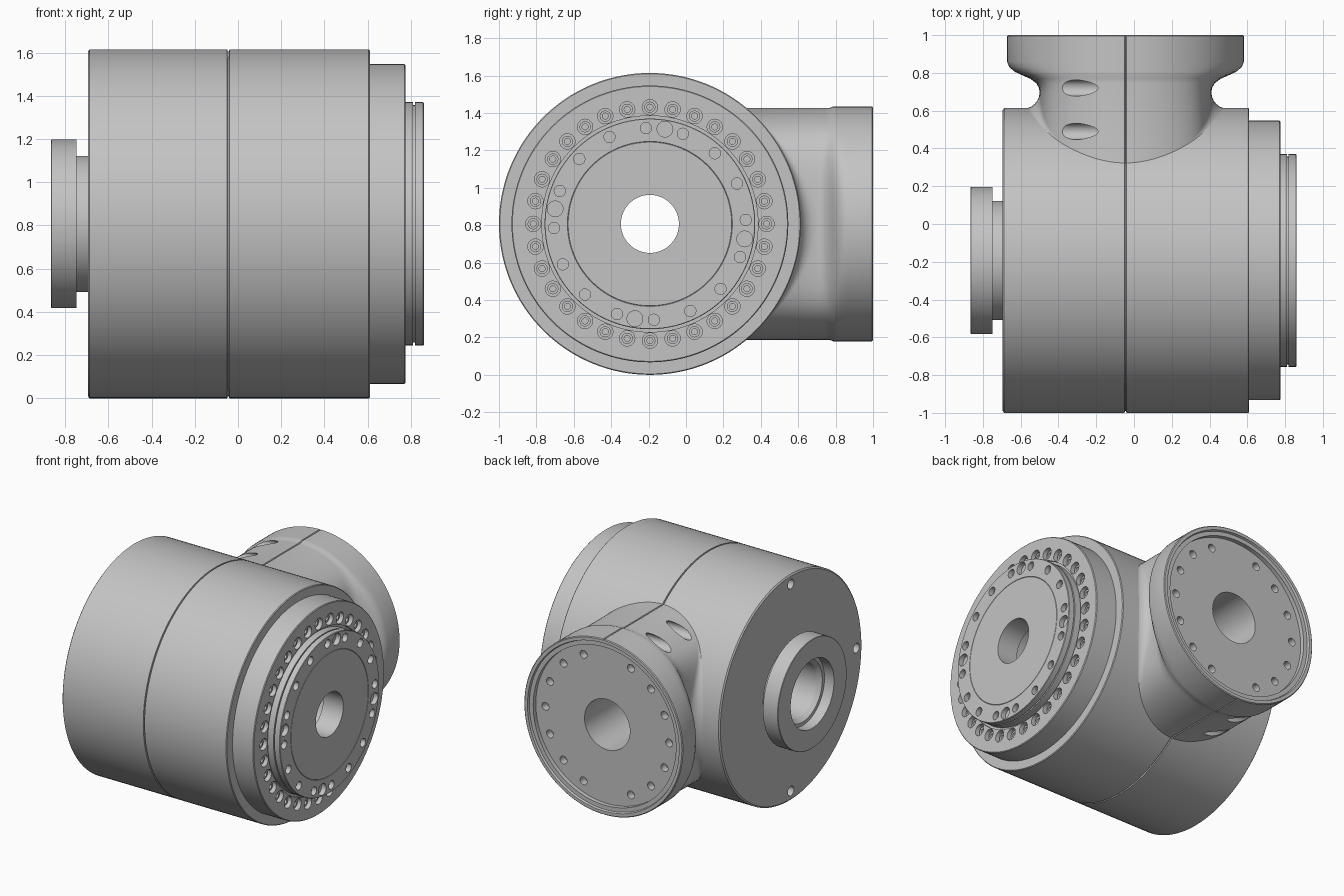
import bpy, bmesh
from math import sin, cos, pi, radians, sqrt
from mathutils import Matrix, Vector

cube = bpy.data.objects.get("Cube")
if cube:
    bpy.data.objects.remove(cube)

# Main axis runs along x through (AY, AZ); neck axis runs along y through (SX, AZ)
AY, AZ, SX, R = -0.193, 0.807, -0.045, 0.807

GREY = (0.55, 0.55, 0.55, 1)
metal = bpy.data.materials.new("grey metal")
metal.use_nodes = True
metal.diffuse_color = GREY
metal.node_tree.nodes["Principled BSDF"].inputs["Base Color"].default_value = GREY


def finish(bm, name):
    bmesh.ops.recalc_face_normals(bm, faces=bm.faces[:])
    mesh = bpy.data.meshes.new(name)
    bm.to_mesh(mesh)
    bm.free()
    mesh.materials.append(metal)
    obj = bpy.data.objects.new(name, mesh)
    bpy.context.scene.collection.objects.link(obj)
    return obj


def lathe(bm, profile, y=AY, z=AZ, segs=128):
    """Spin a closed (x, radius) profile around an axis parallel to x."""
    rings = []
    for i in range(segs):
        a = 2 * pi * i / segs
        rings.append([bm.verts.new((x, y + r * cos(a), z + r * sin(a))) for x, r in profile])
    n = len(profile)
    for i in range(segs):
        p, q = rings[i], rings[(i + 1) % segs]
        for j in range(n):
            k = (j + 1) % n
            bm.faces.new((p[j], p[k], q[k], q[j]))


def turned(name, profile):
    bm = bmesh.new()
    lathe(bm, profile)
    return finish(bm, name)


def drill(obj, holes):
    """Cut round holes given as (start, end, radius)."""
    bm = bmesh.new()
    for start, end, r in holes:
        a, b = Vector(start), Vector(end)
        rot = (b - a).to_track_quat('Z', 'Y').to_matrix().to_4x4()
        bmesh.ops.create_cone(bm, cap_ends=True, segments=48 if r > 0.1 else 24,
                              radius1=r, radius2=r, depth=(b - a).length,
                              matrix=Matrix.Translation((a + b) / 2) @ rot)
    cutter = finish(bm, "cutter")
    cutter.hide_render = True
    mod = obj.modifiers.new("holes", 'BOOLEAN')
    mod.operation, mod.solver, mod.object = 'DIFFERENCE', 'EXACT', cutter
    deps = bpy.context.evaluated_depsgraph_get()
    mesh = bpy.data.meshes.new_from_object(obj.evaluated_get(deps))
    obj.modifiers.clear()
    obj.data = mesh
    bpy.data.objects.remove(cutter)


def around(r, degrees):
    """Point on a circle about the main axis, angle from the top towards +y."""
    a = radians(degrees)
    return AY + r * sin(a), AZ + r * cos(a)


def x_hole(r, deg, x0, x1, size):
    y, z = around(r, deg)
    return (x0, y, z), (x1, y, z), size


# Housing with a fine seam around the middle
housing = turned("housing", [
    (-0.695, 0.2), (-0.695, 0.797), (-0.687, R), (SX - 0.005, R), (SX - 0.003, R - 0.009),
    (SX + 0.003, R - 0.009), (SX + 0.005, R), (0.605, R), (0.61, R - 0.005), (0.61, 0.2)])
drill(housing, [x_hole(0.74, d, -0.8, -0.62, 0.034) for d in (0, 180, 270)]
      + [((SX, AY, AZ), (SX, 0.9, AZ), 0.18)])

# Stepped collar on the left end
turned("end_collar", [
    (-0.69, 0.2), (-0.69, 0.315), (-0.748, 0.315), (-0.748, 0.39), (-0.862, 0.39),
    (-0.865, 0.387), (-0.865, 0.245), (-0.79, 0.245), (-0.79, 0.22), (-0.76, 0.2)])

# Flange with a circle of screws
flange = turned("output_flange", [
    (0.6, 0.2), (0.6, 0.74), (0.77, 0.74), (0.775, 0.735), (0.775, 0.578),
    (0.76, 0.578), (0.76, 0.2)])
ring = [i * 360 / 32 for i in range(32)]
drill(flange, [x_hole(0.624, d, 0.72, 0.85, 0.041) for d in ring])
bm = bmesh.new()
for d in ring:
    lathe(bm, [(0.715, 0.03), (0.752, 0.03), (0.752, 0.016), (0.715, 0.016)],
          *around(0.624, d), segs=16)
screws = finish(bm, "flange_screws")

# Round output plate with bolt and dowel holes
plate = turned("output_plate", [
    (0.70, 0.155), (0.70, 0.563), (0.81, 0.563), (0.81, 0.55), (0.818, 0.55), (0.818, 0.563),
    (0.857, 0.563), (0.86, 0.56), (0.86, 0.441), (0.857, 0.439), (0.86, 0.437), (0.86, 0.155)])
drill(plate, [x_hole(0.513, -2.4 + 22.5 * i, 0.825, 0.9, 0.03) for i in range(16)]
      + [x_hole(0.513, 9 + 90 * i, 0.825, 0.9, 0.042) for i in range(4)])

# Neck: round mouth, waisted at both sides, filleted onto the housing
RN, RM, WAIST, FIL = 0.62, 0.6275, 0.455, 0.085
mouth = [(0.955, 0.565), (0.985, 0.565), (0.985, 0.595), (1.0, 0.6), (1.0, 0.622), (0.995, RM)]
shoulder = [(0.86, RM), (0.83, 0.615), (0.805, 0.585), (0.787, 0.545), (0.768, 0.502),
            (0.745, 0.472), (0.722, 0.459), (0.7, WAIST)]


def section(t, radius, half_width):
    """Circle whose sides are softly squeezed to the half width."""
    k = (radius / half_width) ** 6 - 1
    c = cos(t)
    return radius * c / (1 + k * c ** 6) ** (1 / 6), radius * sin(t)


def neck_column(t):
    seam = 0.008 if abs(cos(t)) < 1e-4 else 0
    pts = [(r * cos(t), y, r * sin(t)) for y, r in mouth]
    for y, w in shoulder:
        x, z = section(t, RM if y > 0.78 else RN, w)
        pts.append((x, y, z))
    x, z = section(t, RN, WAIST)
    f = FIL * (0.05 + 0.95 * cos(t) ** 2)
    base = sqrt(R * R - (z + f * sin(t)) ** 2) + AY - 0.003
    for i in range(7):
        a = i * pi / 12
        out = f * (1 - cos(a))
        pts.append((x + out * cos(t), base + f * (1 - sin(a)), z + out * sin(t)))
    pts.append((0.35 * cos(t), 0.1, 0.35 * sin(t)))
    dip = [seam if 5 <= i < len(pts) - 1 else 0 for i in range(len(pts))]
    return [(SX + px, py, AZ + pz - d * sin(t)) for (px, py, pz), d in zip(pts, dip)]


angles = [2 * pi * i / 128 for i in range(128)]
for quarter in (pi / 2, 3 * pi / 2):
    angles += [quarter - 0.008, quarter + 0.008]
bm = bmesh.new()
cols = [[bm.verts.new(p) for p in neck_column(t)] for t in sorted(angles)]
for i, p in enumerate(cols):
    q = cols[(i + 1) % len(cols)]
    for j in range(len(p) - 1):
        bm.faces.new((p[j], p[j + 1], q[j + 1], q[j]))
bm.faces.new([c[0] for c in cols])
bm.faces.new([c[-1] for c in cols])
neck = finish(bm, "neck")

# Neck bore, plate bolt holes and the side access holes
holes = [((SX, AY, AZ), (SX, 1.1, AZ), 0.18)]
for side in (0, 180):
    for step in range(-3, 4):
        a = radians(side + 22.5 * step)
        x, z = SX + 0.49 * cos(a), AZ + 0.49 * sin(a)
        holes.append(((x, 0.9, z), (x, 1.05, z), 0.028))
for y in (0.49, 0.72):
    for s in (-1, 1):
        z = AZ + s * 0.56
        holes.append(((SX - 0.6, y, z), (SX - 0.12, y, z), 0.043))
drill(neck, holes)

# Smooth curved faces, keep machined edges sharp
bpy.ops.object.select_all(action='DESELECT')
for obj in bpy.context.scene.objects:
    if obj.type == 'MESH':
        obj.select_set(True)
        bpy.context.view_layer.objects.active = obj
bpy.ops.object.shade_smooth_by_angle(angle=radians(30))
